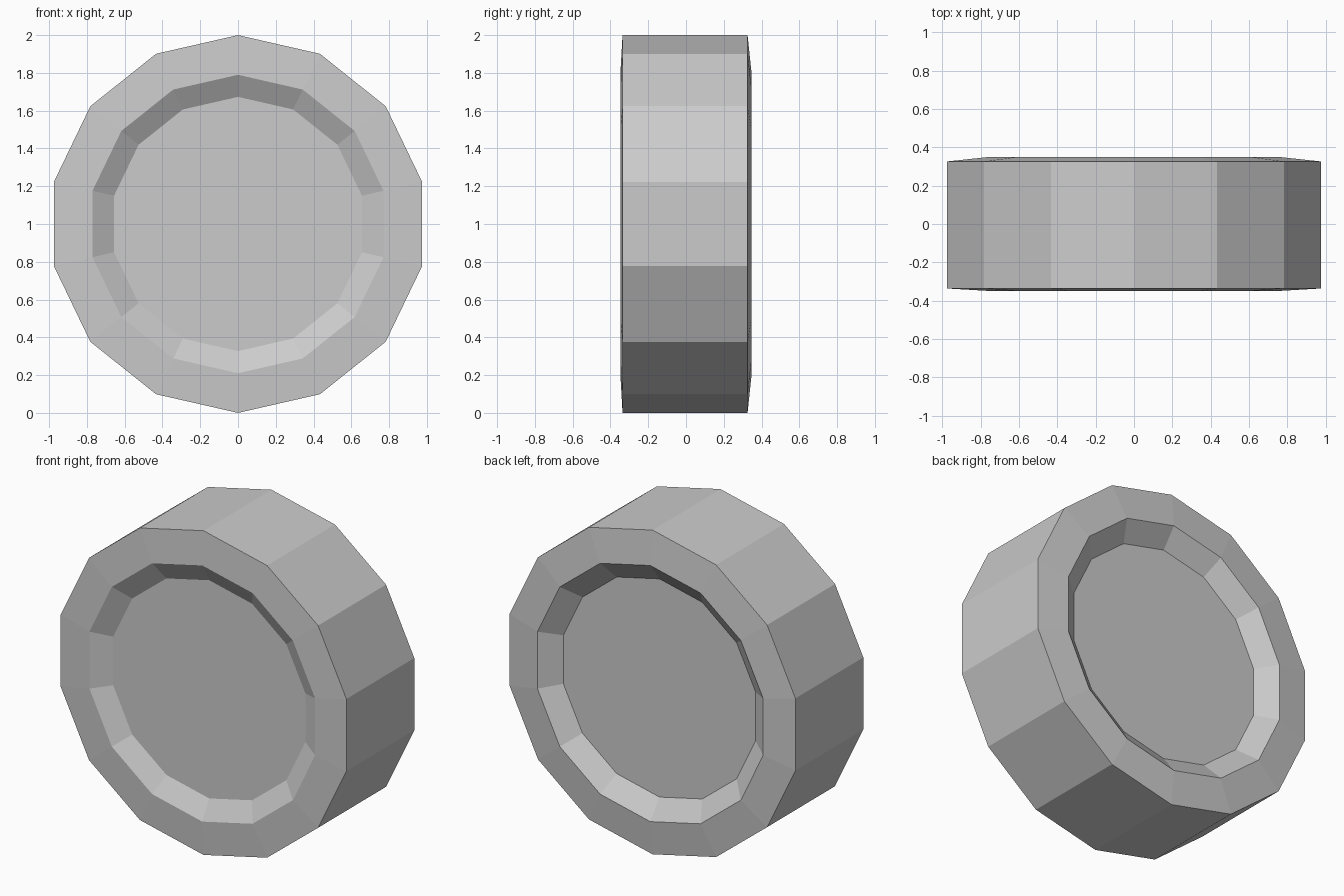
import bpy, bmesh, math

if "Cube" in bpy.data.objects:
    bpy.data.objects.remove(bpy.data.objects["Cube"])

SIDES = 14
# (radius, y) from front recess rim, over the tread, to back recess rim
PROFILE = [(0.673, -0.28), (0.79, -0.348), (1.0, -0.336),
           (1.0, 0.326), (0.79, 0.348), (0.673, 0.258)]

bm = bmesh.new()


def ring(radius, y):
    """One 14-sided loop with a corner pointing straight up."""
    angles = [2 * math.pi * i / SIDES for i in range(SIDES)]
    return [bm.verts.new((radius * math.sin(a), y, 1 + radius * math.cos(a)))
            for a in angles]


# Tread, side walls and recess slopes
rings = [ring(r, y) for r, y in PROFILE]
for a, b in zip(rings, rings[1:]):
    for i in range(SIDES):
        j = (i + 1) % SIDES
        bm.faces.new((a[i], a[j], b[j], b[i]))

# Flat hub discs on both sides
bm.faces.new(rings[0])
bm.faces.new(rings[-1])
bmesh.ops.recalc_face_normals(bm, faces=bm.faces)

mesh = bpy.data.meshes.new("wheel")
bm.to_mesh(mesh)
bm.free()
wheel = bpy.data.objects.new("wheel", mesh)
bpy.context.collection.objects.link(wheel)
